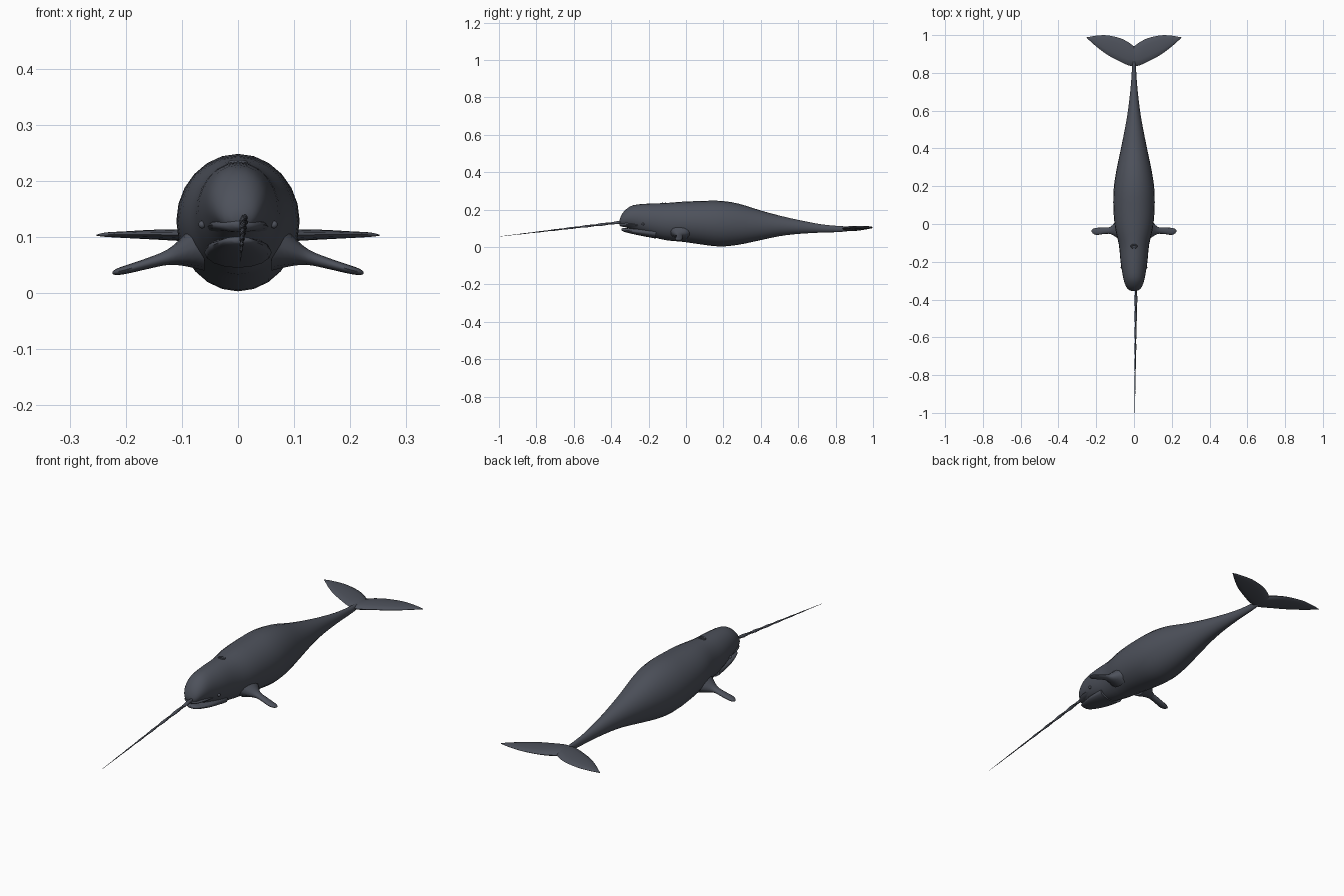
import bpy, bmesh, math
from mathutils import Vector

cube = bpy.data.objects.get("Cube")
if cube:
    bpy.data.objects.remove(cube)

skin = bpy.data.materials.new("slate_grey")
skin.use_nodes = True
colour = (0.075, 0.083, 0.105, 1)
skin.diffuse_color = colour
skin.node_tree.nodes["Principled BSDF"].inputs["Base Color"].default_value = colour


def finish(name, bm, angle=60):
    bmesh.ops.recalc_face_normals(bm, faces=bm.faces)
    mesh = bpy.data.meshes.new(name)
    bm.to_mesh(mesh)
    bm.free()
    obj = bpy.data.objects.new(name, mesh)
    bpy.context.collection.objects.link(obj)
    mesh.materials.append(skin)
    bpy.ops.object.select_all(action='DESELECT')
    obj.select_set(True)
    bpy.context.view_layer.objects.active = obj
    bpy.ops.object.shade_smooth_by_angle(angle=math.radians(angle))
    return obj


def smooth_rows(rows, steps):
    """Catmull-Rom interpolation of every column."""
    out = []
    for i in range(len(rows) - 1):
        a, b, c, d = (rows[max(0, min(len(rows) - 1, i + k))] for k in (-1, 0, 1, 2))
        for s in range(steps):
            t = s / steps
            out.append([q + 0.5 * t * (r - p + t * (2 * p - 5 * q + 4 * r - w
                        + t * (3 * (q - r) + w - p))) for p, q, r, w in zip(a, b, c, d)])
    return out + [rows[-1]]


def loft(name, stations, sides):
    """Skin elliptical rings given as (centre, u radius vector, v radius vector)."""
    bm = bmesh.new()
    rings = []
    for centre, u, v in stations:
        angles = [math.tau * k / sides for k in range(sides)]
        rings.append([bm.verts.new(Vector(centre) + Vector(u) * math.cos(a)
                                   + Vector(v) * math.sin(a)) for a in angles])
    for r, s in zip(rings, rings[1:]):
        for k in range(sides):
            n = (k + 1) % sides
            bm.faces.new((r[k], r[n], s[n], s[k]))
    bm.faces.new(rings[0])
    bm.faces.new(rings[-1])
    return finish(name, bm)


def body_loft(name, rows, sides=24):
    # rows: y, top z, bottom z, half width
    return loft(name, [((0, y, (t + b) / 2), (w, 0, 0), (0, 0, (t - b) / 2))
                       for y, t, b, w in smooth_rows(rows, 3)], sides)


def fin_loft(name, rows, side):
    # rows: x, front y, back y, z, half thickness
    return loft(name, [((side * x, (f + b) / 2, z), (0, (b - f) / 2, 0), (0, 0, h))
                       for x, f, b, z, h in smooth_rows(rows, 3)], 12)


# Body with rounded forehead and long tapering tail
body_loft("body", [
    (-.355, .145, .125, .012), (-.345, .172, .112, .032), (-.32, .202, .105, .047),
    (-.28, .224, .09, .058), (-.2, .232, .06, .071), (-.11, .235, .037, .08),
    (-.02, .242, .028, .1), (.08, .246, .014, .109), (.18, .247, .003, .108),
    (.28, .232, .012, .094), (.4, .195, .037, .069), (.5, .168, .058, .049),
    (.6, .145, .07, .032), (.72, .122, .077, .018), (.82, .112, .08, .011),
    (.88, .11, .087, .009)])

# Lower jaw, slightly parted from the upper lip
body_loft("lower_jaw", [
    (-.345, .098, .09, .012), (-.335, .101, .083, .028), (-.3, .1, .073, .042),
    (-.24, .1, .06, .055), (-.16, .1, .045, .06)], 16)

# Upper lip
body_loft("upper_lip", [
    (-.356, .128, .118, .01), (-.345, .132, .109, .03), (-.31, .135, .107, .048),
    (-.25, .135, .1, .055)], 16)

flipper = [(.06, -.09, .04, .09, .05), (.095, -.07, .015, .076, .028),
           (.125, -.053, -.015, .064, .014), (.16, -.053, -.018, .053, .01),
           (.195, -.058, -.02, .043, .008), (.215, -.052, -.024, .038, .006),
           (.224, -.042, -.032, .036, .002)]
fluke = [(0, .835, .94, .098, .013), (.03, .84, .962, .1, .013),
         (.074, .86, .984, .102, .011), (.143, .897, .999, .104, .009),
         (.2, .94, .997, .104, .006), (.235, .971, .991, .104, .004),
         (.252, .985, .988, .103, .001)]

for label, side in (("left", 1), ("right", -1)):
    fin_loft(label + "_flipper", flipper, side)
    fin_loft(label + "_tail_fluke", fluke, side)
    # Small eye bead
    bm = bmesh.new()
    bmesh.ops.create_uvsphere(bm, u_segments=10, v_segments=6, radius=.007)
    bmesh.ops.translate(bm, verts=bm.verts, vec=(side * .064, -.23, .122))
    finish(label + "_eye", bm)

# Long spiralled tusk: a twisted, flattened cone set left of centre
base, tip = Vector((.011, -.32, .136)), Vector((.004, -1.0, .056))
tusk = []
for i in range(61):
    t = i / 60
    a = t * math.tau * 4
    r = .0085 * (1 - t) + .0006
    u = Vector((math.cos(a), 0, math.sin(a)))
    v = Vector((-math.sin(a), 0, math.cos(a)))
    tusk.append((base.lerp(tip, t), u * r, v * r * .7))
loft("tusk", tusk, 8)

# Blowhole: a low oval rim on top of the head
rim = []
bm = bmesh.new()
for i in range(16):
    a = math.tau * i / 16
    out = Vector((math.cos(a), math.sin(a), 0))
    centre = Vector((out.x * .014, -.118 + out.y * .009, .234 - .002 * out.x ** 2))
    rim.append([bm.verts.new(centre + out * .004 * math.cos(b) + Vector((0, 0, .004 * math.sin(b))))
                for b in (math.tau * k / 6 for k in range(6))])
for i in range(16):
    r, s = rim[i], rim[(i + 1) % 16]
    for k in range(6):
        n = (k + 1) % 6
        bm.faces.new((r[k], s[k], s[n], r[n]))
finish("blowhole_rim", bm)
